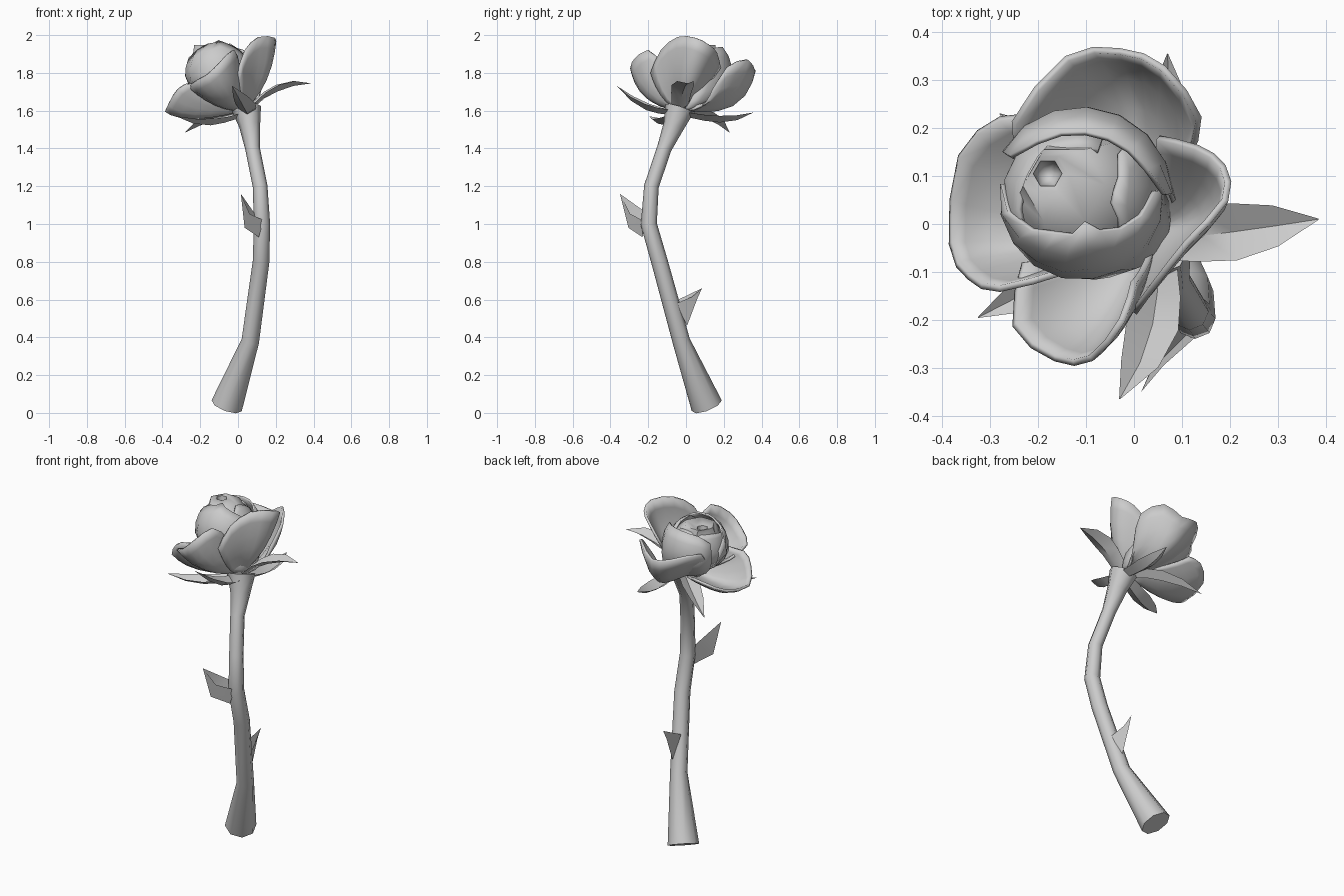
import bpy, bmesh
from math import sin, cos, radians, pi
from mathutils import Vector as V

cube = bpy.data.objects.get("Cube")
if cube:
    bpy.data.objects.remove(cube)

grey = bpy.data.materials.new("plain grey")
grey.use_nodes = True
grey.diffuse_color = (0.6, 0.6, 0.6, 1)
grey.node_tree.nodes["Principled BSDF"].inputs["Base Color"].default_value = (0.6, 0.6, 0.6, 1)


def grid(name, rows, closed=False, caps=False, thick=0, angle=50):
    """Skin rows of points into one surface."""
    bm = bmesh.new()
    vs = [[bm.verts.new(p) for p in row] for row in rows]
    n = len(rows[0])
    for a, b in zip(vs, vs[1:]):
        for i in range(n if closed else n - 1):
            j = (i + 1) % n
            bm.faces.new((a[i], a[j], b[j], b[i]))
    if caps:
        bm.faces.new(vs[0][::-1])
        bm.faces.new(vs[-1])
    bmesh.ops.recalc_face_normals(bm, faces=bm.faces)
    mesh = bpy.data.meshes.new(name)
    bm.to_mesh(mesh)
    bm.free()
    mesh.materials.append(grey)
    ob = bpy.data.objects.new(name, mesh)
    bpy.context.collection.objects.link(ob)
    bpy.ops.object.select_all(action="DESELECT")
    ob.select_set(True)
    bpy.context.view_layer.objects.active = ob
    bpy.ops.object.shade_smooth_by_angle(angle=radians(angle))
    if thick:
        mod = ob.modifiers.new("thickness", "SOLIDIFY")
        mod.thickness = thick
        mod.offset = 0


# Stem: octagonal rings along a bent path, flaring into the receptacle
path = [(-.06, .11, .038, .085), (.065, -.025, .38, .047), (.122, -.14, .8, .044),
        (.127, -.197, 1, .043), (.117, -.183, 1.2, .039), (.077, -.115, 1.4, .039),
        (.062, -.065, 1.52, .056), (.045, -.035, 1.61, .078)]
pts = [V(p[:3]) for p in path]
rings = []
for k, p in enumerate(pts):
    t = (pts[min(k + 1, len(pts) - 1)] - pts[max(k - 1, 0)]).normalized()
    u = t.cross(V((0, 1, 0))).normalized()
    w = t.cross(u)
    rings.append([p + path[k][3] * (u * cos(i * pi / 4) + w * sin(i * pi / 4)) for i in range(8)])
grid("stem", rings, closed=True, caps=True)


# Thorns: folded pointed blades with an open base
def thorn(name, tip, top, low, side, belly):
    tip, top, low, side, belly = map(V, (tip, top, low, side, belly))
    ridge = [top, top.lerp(tip, .5), tip]
    keel = [low, belly, tip]
    wing = [side, (side + belly + tip) / 3, tip]
    grid(name, [ridge, keel, wing], angle=20)


thorn("upper_thorn", (.015, -.35, 1.16), (.085, -.21, 1.06), (.11, -.23, .93),
      (.135, -.23, 1.02), (.035, -.305, .98))
thorn("lower_thorn", (.09, .085, .66), (.06, -.04, .6), (.085, .005, .46),
      (.12, -.05, .58), (.085, .06, .605))


# Sepals: pointed, keeled leaves curving out from the receptacle
def sepal(name, tip, mid, width):
    base, mid, tip = V((.045, -.035, 1.6)), V(mid), V(tip)
    side = (tip - base).cross(V((0, 0, 1))).normalized() * width
    rows = []
    for t, s in ((.08, .75), (.3, .9), (.5, 1), (.75, .72), (1, .02)):
        c = base * (1 - t) ** 2 + mid * 2 * t * (1 - t) + tip * t * t
        rows.append([c - side * s, c - V((0, 0, .035 * s)), c + side * s])
    grid(name, rows)


sepal("sepal_left", (.385, .01, 1.745), (.2, -.02, 1.8), .06)
sepal("sepal_front", (-.03, -.365, 1.73), (.07, -.22, 1.61), .055)
sepal("sepal_front_right", (-.325, -.195, 1.57), (-.15, -.1, 1.53), .05)
sepal("sepal_back_right", (-.28, .23, 1.485), (-.1, .12, 1.64), .05)
sepal("sepal_back", (.07, .355, 1.59), (.08, .2, 1.55), .05)


# Outer petals: cups from the receptacle to a rounded rim
def rounded(points):
    """Add a smooth midpoint between neighbouring points."""
    ps = [V(p) for p in points]
    out = [ps[0]]
    for i in range(len(ps) - 1):
        a, b, c, d = ps[max(i - 1, 0)], ps[i], ps[i + 1], ps[min(i + 2, len(ps) - 1)]
        out += [(b + c) * .5625 - (a + d) * .0625, c]
    return out


def petal(name, bulge, rim):
    base, bulge, rim = V((.03, -.02, 1.61)), V(bulge), rounded(rim)
    last = len(rim) - 1
    middle = sum(rim, V()) / len(rim)
    rows = []
    for t in (.04, .15, .32, .5, .7, .87, 1):
        rows.append([base.lerp(middle, t) + (p - middle) * t ** .75
                     + bulge * 4 * t * (1 - t) * (.4 + .6 * sin(pi * i / last))
                     for i, p in enumerate(rim)])
    grid(name, rows, thick=.014, angle=60)


petal("petal_back", (0, .065, -.08),
      [(.11, .14, 1.71), (.135, .22, 1.83), (.06, .325, 1.87), (-.03, .36, 1.81),
       (-.14, .345, 1.83), (-.25, .21, 1.84), (-.23, .13, 1.72)])
petal("petal_right", (-.05, 0, -.035),
      [(-.2, .22, 1.69), (-.28, .22, 1.68), (-.365, .14, 1.63), (-.383, -.04, 1.6),
       (-.345, -.11, 1.68), (-.28, -.135, 1.74), (-.15, -.1, 1.75)])
petal("petal_front", (0, -.04, -.035),
      [(-.23, -.08, 1.7), (-.25, -.21, 1.74), (-.165, -.28, 1.79), (-.09, -.28, 1.86),
       (-.025, -.2, 1.92), (0, -.12, 1.85)])
petal("petal_left", (.025, -.02, -.03),
      [(0, -.185, 1.8), (.04, -.13, 1.92), (.11, -.04, 1.99), (.19, .05, 1.985),
       (.185, .12, 1.95), (.13, .16, 1.91), (.05, .18, 1.83)])


# Bud: overlapping shells on one egg shape that narrows towards the stem
def egg(az, el, r):
    a, e = radians(az), radians(el)
    p = V((-.11, .055, 1.795)) + V((r * cos(e) * cos(a), r * cos(e) * sin(a), (r + .015) * sin(e)))
    if el < 0:
        p += V((.13, -.075, 0)) * sin(e) ** 2
    return p


def shell(name, start, end, r, rim, low=-75):
    step = (end - start) / (len(rim) - 1)
    grid(name, [[egg(start + i * step, low + (top - low) * k / 7, r) for i, top in enumerate(rim)]
                for k in range(8)], thick=.01, angle=60)


shell("bud_front_petal", 170, 365, .168, [8, 25, 44, 58, 62, 72, 62, 52, 40, 25])
shell("bud_back_petal", 2, 150, .187, [22, 38, 42, 44, 44, 42, 38, 25])
shell("bud_side_petal", -50, 50, .158, [40, 55, 66, 64, 55, 40], low=-20)
shell("bud_inner_petal", 70, 215, .16, [50, 50, 46, 42, 40, 36, 28], low=-20)


# Heart of the bud: egg that leans into a small opening off its centre
def ring(r, drop):
    return [V((-.18, .105, 1.945)) + V((r * cos(radians(a)), r * sin(radians(a)), -drop))
            for a in range(0, 360, 60) for _ in (0,)]


heart = [[egg(az, el, .152) for az in range(0, 360, 60)] for el in range(-70, 40, 20)]
heart.append([p.lerp(q, .5) + V((0, 0, .035)) for p, q in zip(heart[-1], ring(.042, 0))])
heart += [ring(.042, 0), ring(.03, .004), ring(.026, .06), ring(.012, .08)]
grid("bud_heart", heart, closed=True, caps=True, angle=60)
